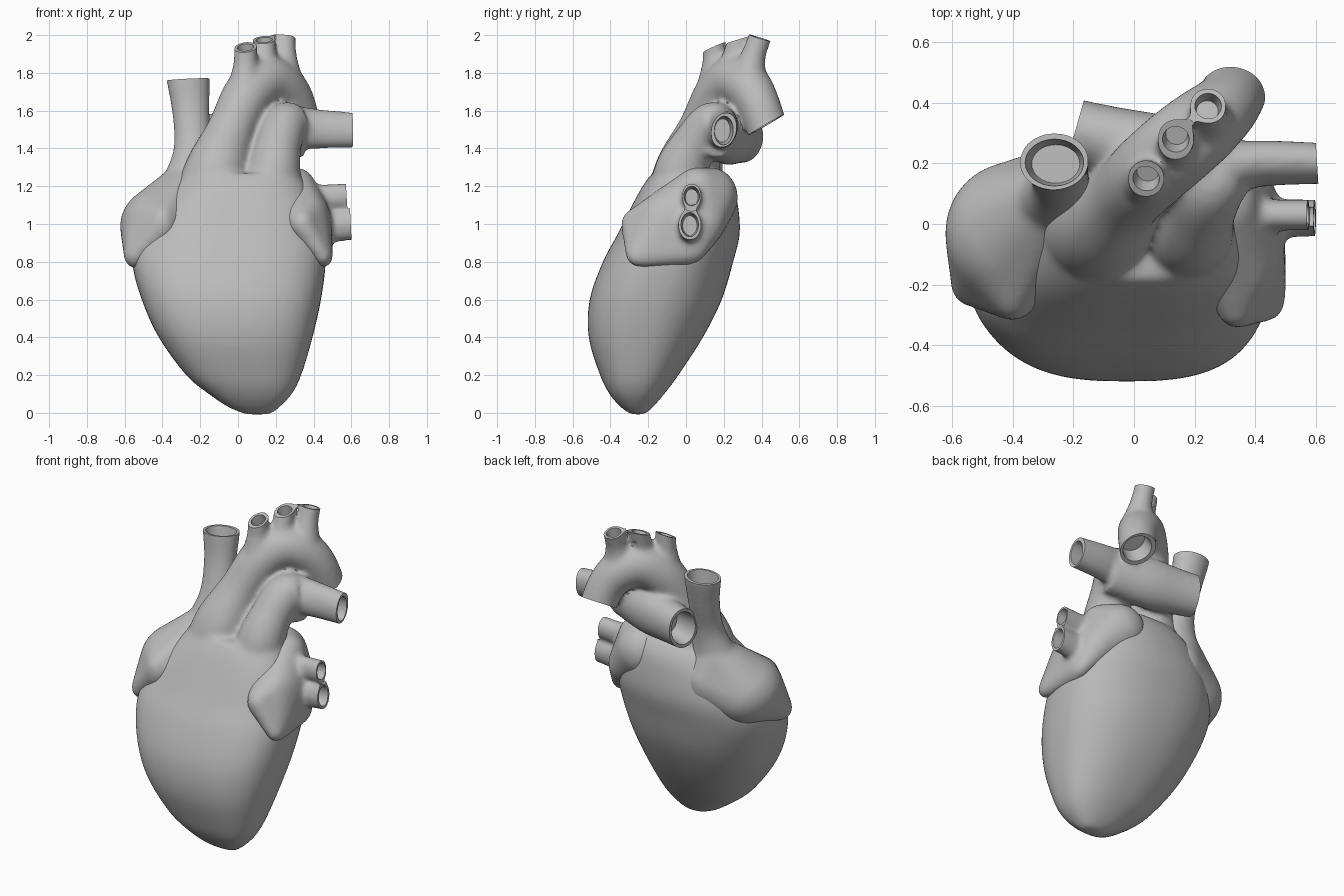
import bpy, bmesh, math
from mathutils import Vector, Matrix

if "Cube" in bpy.data.objects:
    bpy.data.objects.remove(bpy.data.objects["Cube"])

grey = bpy.data.materials.new("plain grey")
grey.diffuse_color = (0.5, 0.5, 0.5, 1)
grey.use_nodes = True
grey.node_tree.nodes["Principled BSDF"].inputs["Base Color"].default_value = grey.diffuse_color


def new_object(name, bm):
    bmesh.ops.recalc_face_normals(bm, faces=bm.faces[:])
    me = bpy.data.meshes.new(name)
    bm.to_mesh(me)
    bm.free()
    ob = bpy.data.objects.new(name, me)
    bpy.context.collection.objects.link(ob)
    me.materials.append(grey)
    return ob


def loft(bm, rings):
    """Skin a list of rings into a closed solid."""
    loops = [[bm.verts.new(p) for p in ring] for ring in rings]
    n = len(loops[0])
    for a, b in zip(loops, loops[1:]):
        for i in range(n):
            j = (i + 1) % n
            bm.faces.new((a[i], a[j], b[j], b[i]))
    bm.faces.new(loops[0][::-1])
    bm.faces.new(loops[-1])


def smooth_path(pts, steps=6):
    """Catmull-Rom interpolation of rows of equal length."""
    rows = [Vector(p) for p in pts]
    rows = [rows[0] * 2 - rows[1]] + rows + [rows[-1] * 2 - rows[-2]]
    out = []
    for a, b, c, d in zip(rows, rows[1:], rows[2:], rows[3:]):
        for s in range(steps):
            t = s / steps
            out.append((b * 2 + (c - a) * t + (a * 2 - b * 5 + c * 4 - d) * t * t
                        + (b * 3 - a - c * 3 + d) * t ** 3) * 0.5)
    return out + [rows[-2]]


def ring(center, quat, r, aspect, n=32):
    return [center + quat @ Vector((r * math.cos(k * math.tau / n),
                                    r * aspect * math.sin(k * math.tau / n), 0))
            for k in range(n)]


def tube(bm, pts, aspect=1.0):
    """Tube through (x, y, z, radius) points."""
    rows = smooth_path(pts)
    pos = [r.to_3d() for r in rows]
    tan_old, quat, rings = Vector((0, 0, 1)), None, []
    for i, p in enumerate(pos):
        tan = (pos[min(i + 1, len(pos) - 1)] - pos[max(i - 1, 0)]).normalized()
        turn = tan_old.rotation_difference(tan)
        quat = turn @ quat if quat else turn
        tan_old = tan
        rings.append(ring(p, quat, rows[i][3], aspect))
    loft(bm, rings)


def hull(bm, blobs):
    """Taut skin around several ellipsoids."""
    tmp = bmesh.new()
    for center, radii in blobs:
        m = Matrix.Translation(center) @ Matrix.Diagonal((*radii, 1))
        bmesh.ops.create_uvsphere(tmp, u_segments=32, v_segments=20, radius=1, matrix=m)
    bmesh.ops.delete(tmp, geom=tmp.edges[:], context='EDGES_FACES')
    out = bmesh.ops.convex_hull(tmp, input=tmp.verts[:])
    inner = [g for g in out["geom_interior"] if isinstance(g, bmesh.types.BMVert)]
    bmesh.ops.delete(tmp, geom=inner, context='VERTS')
    bmesh.ops.recalc_face_normals(tmp, faces=tmp.faces[:])
    me = bpy.data.meshes.new("hull_tmp")
    tmp.to_mesh(me)
    tmp.free()
    bm.from_mesh(me)
    bpy.data.meshes.remove(me)


def opening(name, end, axis, bore, outer, depth, aspect=1.0):
    """Cutter that trims a vessel flat at its end and bores it out."""
    end, axis = Vector(end), Vector(axis).normalized()
    quat = Vector((0, 0, 1)).rotation_difference(axis)
    bm = bmesh.new()
    loft(bm, [ring(end + axis * d, quat, r, aspect)
              for d, r in ((-depth, bore * 0.82), (0, bore), (0, outer), (0.1, outer))])
    ob = new_object(name + "_cutter", bm)
    ob.hide_render = True
    ob.hide_set(True)
    return ob


def finish(ob, cutters, voxel=0.014, rounds=14):
    """Fuse the overlapping solids, soften the joins, open the vessels."""
    bpy.context.view_layer.objects.active = ob
    ob.select_set(True)
    m = ob.modifiers.new("fuse", 'REMESH')
    m.mode, m.voxel_size = 'VOXEL', voxel
    m = ob.modifiers.new("soften", 'SMOOTH')
    m.factor, m.iterations = 0.5, rounds
    for c in cutters:
        m = ob.modifiers.new(c.name, 'BOOLEAN')
        m.operation, m.solver, m.object = 'DIFFERENCE', 'EXACT', c
    for m in list(ob.modifiers):
        bpy.ops.object.modifier_apply(modifier=m.name)
    bpy.ops.object.shade_smooth_by_angle(angle=math.radians(40))
    ob.select_set(False)
    for c in cutters:
        bpy.data.objects.remove(c)


# Ventricles: rows of z, x min, x max, y min, y max
sections = [
    (-0.008, 0.04, 0.17, -0.29, -0.22), (0.03, -0.05, 0.22, -0.345, -0.175),
    (0.10, -0.155, 0.285, -0.405, -0.115), (0.20, -0.275, 0.335, -0.455, -0.04),
    (0.40, -0.42, 0.395, -0.515, 0.09), (0.60, -0.51, 0.44, -0.51, 0.19),
    (0.80, -0.56, 0.465, -0.44, 0.25), (0.95, -0.52, 0.455, -0.36, 0.285),
    (1.10, -0.43, 0.42, -0.285, 0.275), (1.20, -0.34, 0.37, -0.23, 0.25),
    (1.27, -0.28, 0.325, -0.18, 0.20)]
bm = bmesh.new()
rings = []
for z, x0, x1, y0, y1 in smooth_path(sections, 4):
    pts = []
    for k in range(48):
        c, s = math.cos(k * math.tau / 48), math.sin(k * math.tau / 48)
        p = 0.72 if s < 0 else 0.9  # flatter front than back
        pts.append(Vector(((x0 + x1) / 2 + (x1 - x0) / 2 * math.copysign(abs(c) ** p, c),
                           (y0 + y1) / 2 + (y1 - y0) / 2 * math.copysign(abs(s) ** p, s), z)))
    rings.append(pts)
loft(bm, rings)

# Aorta with its arch
tube(bm, [(-0.13, 0.02, 0.95, 0.20), (-0.13, 0.0, 1.14, 0.20), (-0.105, 0.01, 1.30, 0.17),
          (-0.035, 0.085, 1.50, 0.128), (0.05, 0.172, 1.68, 0.132),
          (0.145, 0.255, 1.757, 0.134), (0.23, 0.325, 1.725, 0.128),
          (0.298, 0.385, 1.63, 0.114), (0.338, 0.445, 1.46, 0.107)])
# Three branches on the arch: end centre, backward lean and normal of the cut
branches = [((0.04, 0.15, 1.935), 0.0, (-0.1, -0.45, 1)),
            ((0.138, 0.28, 1.975), 0.025, (-0.05, -0.3, 1)),
            ((0.245, 0.39, 1.985), 0.035, (0.05, 0.3, 1))]
cutters = []
for i, ((x, y, z), lean, axis) in enumerate(branches):
    tube(bm, [(x, y - 1.8 * lean, z - 0.22, 0.10), (x, y - lean, z - 0.10, 0.068),
              (x, y - 0.3 * lean, z - 0.03, 0.062), (x, y + 0.6 * lean, z + 0.06, 0.062)])
    cutters.append(opening(f"branch_{i}", (x, y, z), axis, 0.044, 0.085, 0.06))
cutters.append(opening("aorta", (0.331, 0.425, 1.525), (0.03, 0.5, -0.86), 0.088, 0.14, 0.09))

# Pulmonary trunk and its two arteries
tube(bm, [(0.17, 0.04, 0.95, 0.17), (0.175, -0.02, 1.14, 0.16), (0.19, -0.025, 1.28, 0.142),
          (0.215, 0.045, 1.42, 0.122), (0.25, 0.13, 1.52, 0.122), (0.31, 0.18, 1.53, 0.105)])
tube(bm, [(0.22, 0.16, 1.525, 0.125), (0.4, 0.198, 1.505, 0.108), (0.66, 0.2, 1.495, 0.093)], 0.7)
tube(bm, [(0.34, 0.17, 1.48, 0.13), (0.1, 0.23, 1.465, 0.152), (-0.08, 0.275, 1.455, 0.138),
          (-0.25, 0.32, 1.45, 0.126)], 0.82)
cutters.append(opening("artery_right", (0.605, 0.2, 1.495), (1, 0.06, 0), 0.076, 0.14, 0.12, 0.66))
cutters.append(opening("artery_left", (-0.195, 0.305, 1.452), (-0.95, 0.27, 0),
                       0.108, 0.16, 0.15, 0.82))
finish(new_object("ventricles_and_great_arteries", bm), cutters)

# Right atrium with the upper vena cava
bm = bmesh.new()
hull(bm, [((-0.40, -0.03, 0.99), (0.225, 0.235, 0.21)),
          ((-0.545, -0.20, 0.835), (0.06, 0.07, 0.07)),
          ((-0.40, -0.25, 1.0), (0.07, 0.07, 0.10)),
          ((-0.28, 0.08, 1.22), (0.12, 0.12, 0.10)),
          ((-0.24, 0.12, 1.06), (0.14, 0.14, 0.16))])
tube(bm, [(-0.28, 0.06, 1.12, 0.18), (-0.25, 0.09, 1.27, 0.13), (-0.24, 0.125, 1.42, 0.099),
          (-0.25, 0.175, 1.6, 0.1), (-0.263, 0.205, 1.76, 0.115), (-0.27, 0.21, 1.82, 0.115)], 0.82)
cava = opening("vena_cava", (-0.263, 0.203, 1.765), (-0.05, 0.05, 1), 0.097, 0.16, 0.09, 0.8)
finish(new_object("right_atrium", bm), [cava])

# Left atrium with its auricle and two veins
bm = bmesh.new()
hull(bm, [((0.452, -0.23, 0.83), (0.05, 0.09, 0.06)),
          ((0.34, -0.265, 1.0), (0.07, 0.08, 0.08)),
          ((0.435, -0.02, 0.865), (0.065, 0.13, 0.085)),
          ((0.375, -0.06, 1.0), (0.12, 0.22, 0.18)),
          ((0.36, 0.08, 1.0), (0.11, 0.125, 0.12)),
          ((0.30, 0.06, 1.2), (0.11, 0.12, 0.10)),
          ((0.22, 0.13, 1.14), (0.16, 0.145, 0.16))])
tube(bm, [(0.30, 0.03, 1.12, 0.075), (0.45, 0.03, 1.14, 0.07), (0.62, 0.03, 1.15, 0.07)], 0.75)
tube(bm, [(0.30, 0.02, 0.99, 0.095), (0.45, 0.02, 0.985, 0.085), (0.65, 0.02, 1.0, 0.082)], 0.75)
veins = [opening("vein_upper", (0.575, 0.03, 1.148), (1, 0, 0.06), 0.052, 0.08, 0.1, 0.8),
         opening("vein_lower", (0.597, 0.02, 0.997), (1, 0, 0.05), 0.064, 0.11, 0.1, 0.72)]
finish(new_object("left_atrium", bm), veins)
